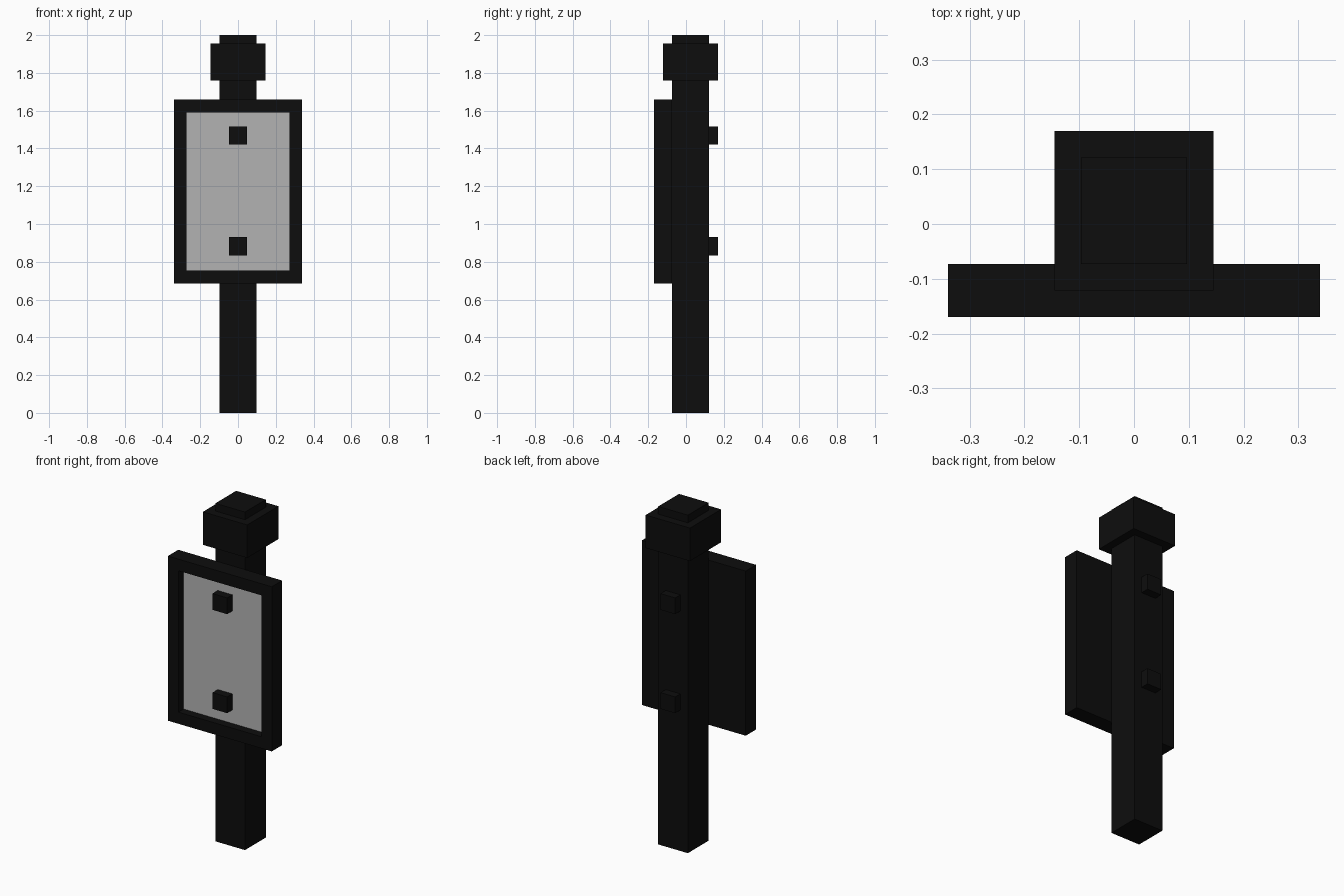
import bpy
import bmesh

if "Cube" in bpy.data.objects:
    bpy.data.objects.remove(bpy.data.objects["Cube"])


def material(name, color):
    m = bpy.data.materials.new(name)
    m.diffuse_color = (*color, 1)
    m.use_nodes = True
    m.node_tree.nodes["Principled BSDF"].inputs["Base Color"].default_value = m.diffuse_color
    return m


BLACK = material("black", (0.004, 0.004, 0.004))
GREY = material("light grey", (0.45, 0.45, 0.45))


def box(name, x, y, z):
    """Axis-aligned box from (min, max) ranges."""
    bm = bmesh.new()
    bmesh.ops.create_cube(bm, size=1)
    for v in bm.verts:
        v.co = [r[0] if c < 0 else r[1] for c, r in zip(v.co, (x, y, z))]
    me = bpy.data.meshes.new(name)
    bm.to_mesh(me)
    bm.free()
    me.materials.append(BLACK)
    ob = bpy.data.objects.new(name, me)
    bpy.context.collection.objects.link(ob)
    return ob


# Square post with a block collar near the top
box("post", (-0.097, 0.097), (-0.073, 0.121), (0, 2))
box("collar", (-0.145, 0.145), (-0.121, 0.17), (1.76, 1.955))

# Sign board: front face inset and pushed back, floor of the recess is grey
board = box("sign_board", (-0.34, 0.34), (-0.17, -0.073), (0.686, 1.66))
board.data.materials.append(GREY)
bm = bmesh.new()
bm.from_mesh(board.data)
bm.normal_update()
front = min(bm.faces, key=lambda f: f.calc_center_median().y)
bmesh.ops.inset_region(bm, faces=[front], thickness=0.097)
inner = bmesh.ops.extrude_discrete_faces(bm, faces=[front])["faces"][0]
bmesh.ops.translate(bm, verts=inner.verts, vec=(0, 0.049, 0))
inner.material_index = 1
bm.to_mesh(board.data)
bm.free()

# Bolt heads on the sign face and on the back of the post
for label, z in (("lower", 0.882), ("upper", 1.468)):
    for side, y in (("front", (-0.17, -0.115)), ("back", (0.115, 0.17))):
        box(f"{label}_{side}_bolt", (-0.048, 0.048), y, (z - 0.048, z + 0.048))
